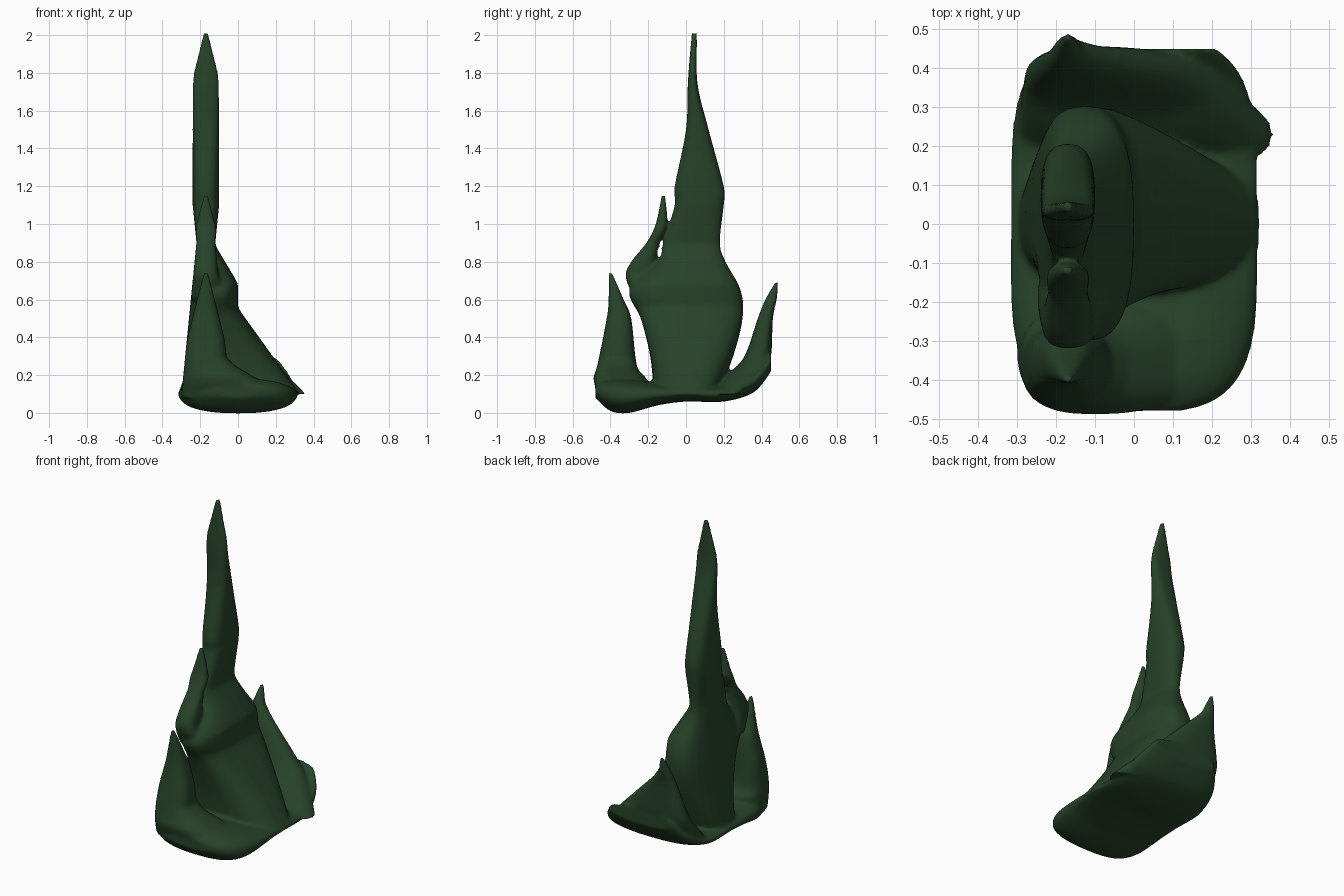
import bpy, bmesh, math
from mathutils import Vector

cube = bpy.data.objects.get("Cube")
if cube:
    bpy.data.objects.remove(cube, do_unlink=True)

green = bpy.data.materials.new("dark_green")
green.use_nodes = True
colour = (0.02, 0.055, 0.022, 1)
green.diffuse_color = colour
green.node_tree.nodes["Principled BSDF"].inputs["Base Color"].default_value = colour

SIDES = 28
STEPS = 5
SPINE = -0.17  # x of the ridge that all the tongues share


def smooth_rows(rows):
    """Pass a flowing curve through the key rows."""
    keys = [Vector(row) for row in rows]
    keys = [keys[0]] + keys + [keys[-1]]
    result = []
    for before, start, end, after in zip(keys, keys[1:], keys[2:], keys[3:]):
        leave, arrive = (end - before) / 2, (after - start) / 2
        for step in range(STEPS):
            t = step / STEPS
            ease = t * t * (3 - 2 * t)
            result.append(start.lerp(end, ease)
                          + leave * t * (1 - t) ** 2
                          - arrive * t * t * (1 - t))
    return result + [keys[-1]]


def superellipse(angle, power):
    c, s = math.cos(angle), math.sin(angle)
    return (math.copysign(abs(c) ** (2 / power), c),
            math.copysign(abs(s) ** (2 / power), s))


def skin(bm, rings):
    """Join closed rings of points into a capped tube."""
    loops = [[bm.verts.new(point) for point in ring] for ring in rings]
    for low, high in zip(loops, loops[1:]):
        for i in range(SIDES):
            j = (i + 1) % SIDES
            bm.faces.new((low[i], low[j], high[j], high[i]))
    bm.faces.new(loops[0])
    bm.faces.new(loops[-1])


def section(power, place):
    """One ring of points, each unit pair positioned by the place function."""
    return [place(*superellipse(math.tau * i / SIDES, power)) for i in range(SIDES)]


def tongue(bm, rows, flank):
    """Rows give height, front edge and back edge; flank is the reach to +x."""
    tip = rows[-1][0]
    rings = []
    for z, front, back in smooth_rows(rows):
        # Thick foot, narrow waist, even column, then a pointed tip
        waist = max(0.14 - 0.1 * z, min(0.07, 0.1 * z - 0.04))
        half = min(waist, (tip + 0.05 - z) / 4)
        left, right = SPINE - half, SPINE + max(half, flank(z))
        middle = Vector(((left + right) / 2, (front + back) / 2, z))
        size = Vector(((right - left) / 2, (back - front) / 2))
        rings.append(section(2.7, lambda u, v: middle + Vector((u * size.x, v * size.y, 0))))
    skin(bm, rings)


def foot(bm, rows, half_length, half_width):
    """Rows give y, underside and top; the plan is a rounded rectangle."""
    rings = []
    for y, under, top in smooth_rows(rows):
        half = half_width * (1 - abs(y / half_length) ** 4) ** 0.3
        middle = Vector((0, y, (under + top) / 2))
        rise = (top - under) / 2
        rings.append(section(2.4, lambda u, v: middle + Vector((u * half, 0, v * rise))))
    skin(bm, rings)


def main_flank(z):
    shoulder = min(0.17, 0.6 * (0.97 - z))
    return max(0.57 - 0.72 * z, shoulder)


def front_flank(z):
    return 0.58 - 1.7 * z


def back_flank(z):
    return 0.63 - z


def small_flank(z):
    return 0.4 * (0.9 - z)


bm = bmesh.new()

# Tall central tongue
tongue(bm, [(.1, -.17, .17), (.3, -.19, .25), (.5, -.24, .3), (.65, -.3, .29),
            (.8, -.15, .21), (.9, -.12, .18), (1.1, -.06, .2), (1.2, -.06, .2),
            (1.5, 0, .12), (1.75, .01, .06), (2.01, .03, .06)], main_flank)

# Small tongue split off the front shoulder
tongue(bm, [(.6, -.27, -.1), (.72, -.32, -.16), (.8, -.29, -.16),
            (.9, -.21, -.14), (1, -.16, -.1), (1.15, -.13, -.11)], small_flank)

# Low tongues at the front and back
tongue(bm, [(.08, -.46, -.22), (.18, -.49, -.21), (.25, -.47, -.26),
            (.5, -.42, -.29), (.6, -.41, -.33), (.74, -.41, -.39)], front_flank)
tongue(bm, [(.1, .14, .32), (.2, .22, .41), (.3, .31, .45),
            (.5, .38, .46), (.6, .42, .48), (.69, .47, .49)], back_flank)

# Curved foot under all the tongues
foot(bm, [(-.48, .08, .15), (-.4, .01, .18), (-.3, 0, .18), (-.15, .04, .16),
          (0, .06, .15), (.2, .06, .15), (.36, .11, .23), (.45, .22, .32)],
     half_length=0.485, half_width=0.32)

bmesh.ops.recalc_face_normals(bm, faces=bm.faces)
mesh = bpy.data.meshes.new("flame")
bm.to_mesh(mesh)
bm.free()
mesh.materials.append(green)

flame = bpy.data.objects.new("flame", mesh)
bpy.context.collection.objects.link(flame)

# Fuse the parts into one skin and soften the joins
fuse = flame.modifiers.new("fuse", "REMESH")
fuse.mode = "VOXEL"
fuse.voxel_size = 0.01
fuse.use_smooth_shade = True
soften = flame.modifiers.new("soften", "SMOOTH")
soften.factor = 0.5
soften.iterations = 6
